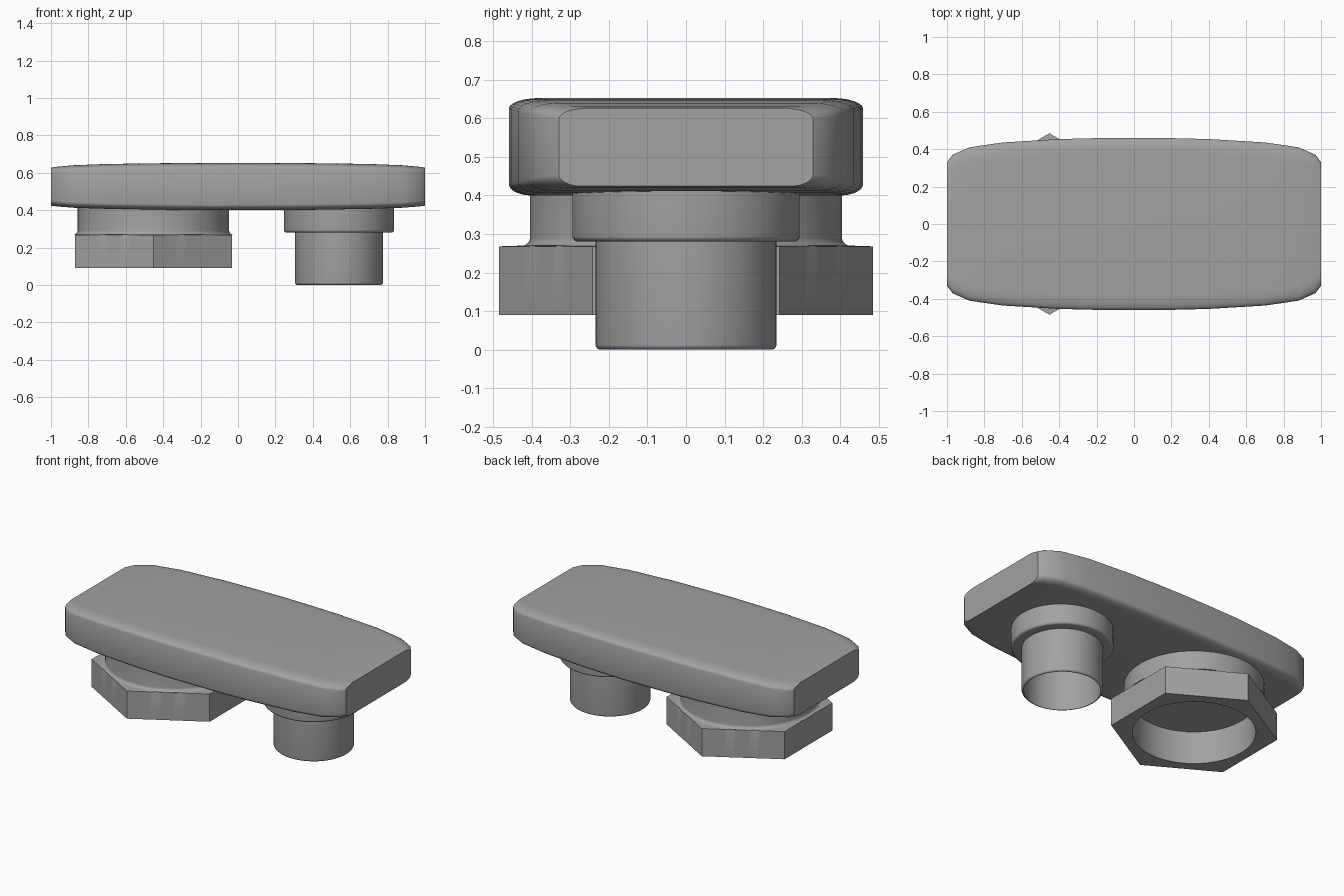
import bpy, bmesh
from math import sin, cos, pi, radians, degrees

cube = bpy.data.objects.get("Cube")
if cube:
    bpy.data.objects.remove(cube)

SEG = 96
GREY = (0.36, 0.36, 0.36, 1)
grey = bpy.data.materials.new("plain grey")
grey.use_nodes = True
grey.diffuse_color = GREY
grey.node_tree.nodes["Principled BSDF"].inputs["Base Color"].default_value = GREY


def loft(name, rings, cap_start=True, cap_end=True):
    """Skin closed rings of equal length, in order, and cap the ends."""
    bm = bmesh.new()
    rows = [[bm.verts.new(p) for p in ring] for ring in rings]
    n = len(rows[0])
    for a, b in zip(rows, rows[1:]):
        for i in range(n):
            j = (i + 1) % n
            bm.faces.new((a[i], a[j], b[j], b[i]))
    if cap_start:
        bm.faces.new(rows[0][::-1])
    if cap_end:
        bm.faces.new(rows[-1])
    bmesh.ops.recalc_face_normals(bm, faces=bm.faces)
    mesh = bpy.data.meshes.new(name)
    bm.to_mesh(mesh)
    bm.free()
    mesh.materials.append(grey)
    obj = bpy.data.objects.new(name, mesh)
    bpy.context.collection.objects.link(obj)
    bpy.ops.object.select_all(action="DESELECT")
    obj.select_set(True)
    bpy.context.view_layer.objects.active = obj
    bpy.ops.object.shade_smooth_by_angle(angle=radians(30))
    return obj


def circle(cx, r, z):
    return [(cx + r * cos(2 * pi * i / SEG), r * sin(2 * pi * i / SEG), z)
            for i in range(SEG)]


def hexagon(cx, apothem, z):
    """Hexagon with corners on the y axis, sampled like the circles."""
    ring = []
    for i in range(SEG):
        a = 2 * pi * i / SEG
        r = apothem / cos((a + pi / 6) % (pi / 3) - pi / 6)
        ring.append((cx + r * cos(a), r * sin(a), z))
    return ring


def arc(cx, r, z, size, start, end, steps=5):
    """Rings that follow a fillet centred at radius r and height z."""
    angles = [radians(start + (end - start) * k / steps) for k in range(steps + 1)]
    return [circle(cx, r + size * cos(a), z + size * sin(a)) for a in angles]


# Pillow-shaped top plate: rounded sections along x with flat ends
def plate_section(x, half_y, bottom, top):
    ring = []
    for sy, sz, start in ((1, 1, 0), (-1, 1, 90), (-1, -1, 180), (1, -1, 270)):
        wide, high = (0.08, 0.028) if sz > 0 else (0.06, 0.03)
        z = top if sz > 0 else bottom
        for k in range(7):
            a = radians(start + 15 * k)
            ring.append((x, sy * (half_y - wide) + wide * cos(a),
                         z - sz * high + high * sin(a)))
    return ring


half = [(0, 0.46, 0.40, 0.653), (0.2, 0.459, 0.40, 0.652), (0.4, 0.454, 0.402, 0.651),
        (0.7, 0.436, 0.407, 0.647), (0.88, 0.41, 0.413, 0.64),
        (0.97, 0.37, 0.42, 0.632), (1, 0.33, 0.424, 0.627)]
stations = [(-x, y, b, t) for x, y, b, t in half[:0:-1]] + half
loft("top_plate", [plate_section(*s) for s in stations])

# Hexagonal nut with a filleted round neck and a blind bore
NX = -0.452
loft("hex_nut",
     [circle(NX, 0.356, 0.30), circle(NX, 0.356, 0.09),
      hexagon(NX, 0.42, 0.09), hexagon(NX, 0.42, 0.268)]
     + arc(NX, 0.425, 0.29, 0.02, 270, 180)
     + [circle(NX, 0.405, 0.415)])

# Stepped hollow peg with rounded rims
PX = 0.54
loft("hollow_peg",
     [circle(PX, 0.222, 0.40), circle(PX, 0.222, 0)]
     + arc(PX, 0.222, 0.013, 0.013, 270, 360)
     + [circle(PX, 0.235, 0.28)]
     + arc(PX, 0.28, 0.295, 0.015, 270, 360)
     + [circle(PX, 0.295, 0.415)])
